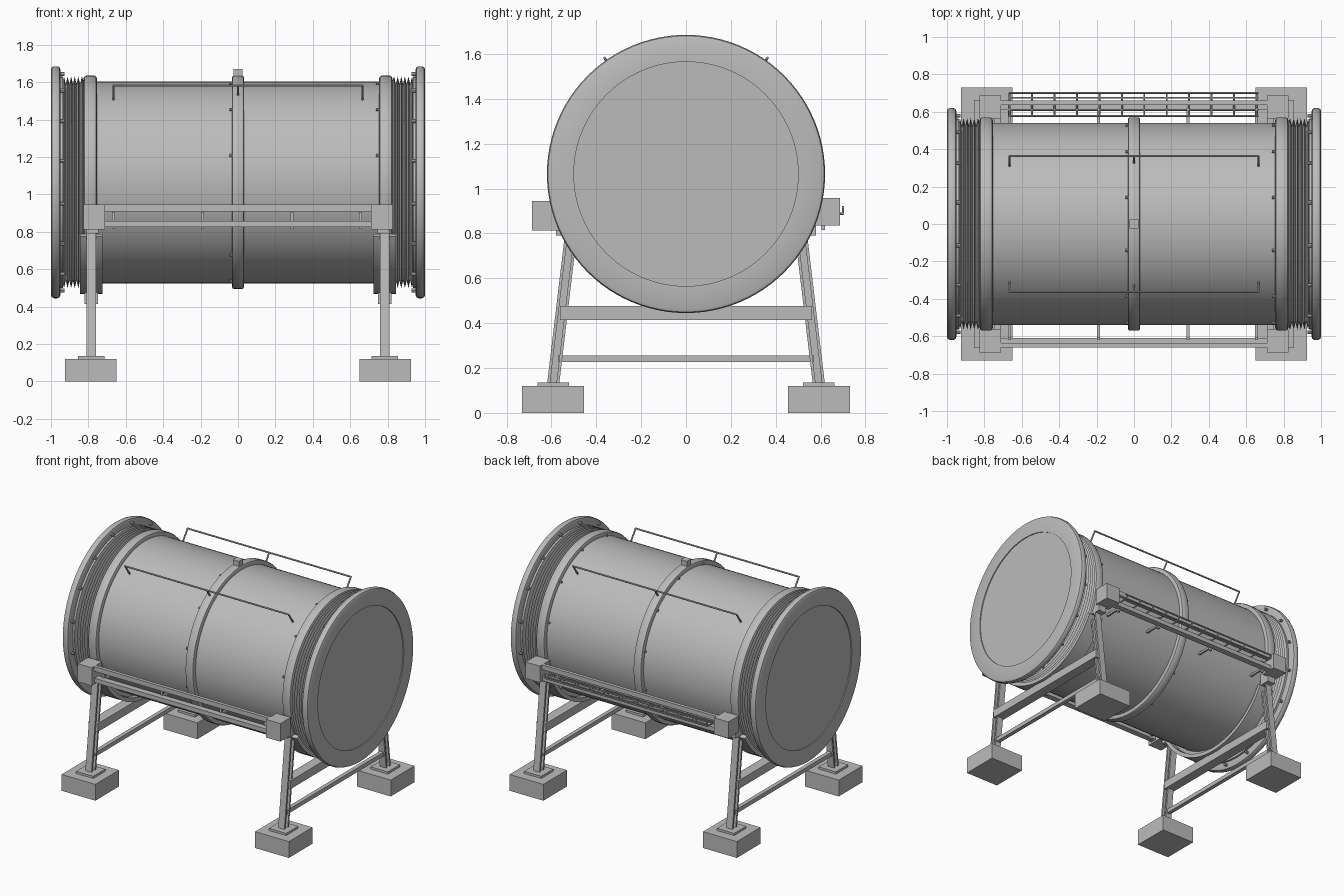
import bpy, bmesh, math
from mathutils import Vector, Matrix

if "Cube" in bpy.data.objects:
    bpy.data.objects.remove(bpy.data.objects["Cube"], do_unlink=True)

grey = bpy.data.materials.new("plain_grey")
grey.use_nodes = True
COLOUR = (0.5, 0.5, 0.5, 1)
grey.diffuse_color = COLOUR
grey.node_tree.nodes["Principled BSDF"].inputs["Base Color"].default_value = COLOUR

AXIS_Z = 1.065      # height of the drum axis
TUBE_R = 0.54


def finish(name, bm):
    bmesh.ops.remove_doubles(bm, verts=bm.verts, dist=1e-5)
    bmesh.ops.recalc_face_normals(bm, faces=bm.faces)
    me = bpy.data.meshes.new(name)
    bm.to_mesh(me)
    bm.free()
    me.materials.append(grey)
    me.shade_smooth()
    me.set_sharp_from_angle(angle=math.radians(30))
    ob = bpy.data.objects.new(name, me)
    bpy.context.collection.objects.link(ob)
    return ob


def lathe(name, profile, closed=False, seg=96, a0=0.0, a1=2 * math.pi):
    """Revolve (x, radius) points about the drum axis, angle measured from straight up."""
    bm = bmesh.new()
    full = a1 - a0 > 6.28
    rows = []
    for i in range(seg if full else seg + 1):
        a = a0 + (a1 - a0) * i / seg
        rows.append([bm.verts.new((x, r * math.sin(a), AXIS_Z + r * math.cos(a))) for x, r in profile])
    n = len(profile)
    for i in range(seg):
        p, q = rows[i], rows[(i + 1) % len(rows)]
        for j in range(n if closed else n - 1):
            k = (j + 1) % n
            bm.faces.new((p[j], p[k], q[k], q[j]))
    if not full:
        bm.faces.new(rows[0])
        bm.faces.new(rows[-1])
    return finish(name, bm)


def band(x0, x1, r0, r1, b):
    """Cross-section of a hoop with rounded outer corners."""
    c = b * 0.3
    return [(x0, r0), (x0, r1 - b), (x0 + c, r1 - c), (x0 + b, r1),
            (x1 - b, r1), (x1 - c, r1 - c), (x1, r1 - b), (x1, r0)]


def box(name, x, y, z):
    bm = bmesh.new()
    mid = Vector([(a + b) / 2 for a, b in (x, y, z)])
    size = [abs(b - a) for a, b in (x, y, z)]
    bmesh.ops.create_cube(bm, size=1, matrix=Matrix.Translation(mid) @ Matrix.Diagonal((*size, 1)))
    return finish(name, bm)


def rods(name, pairs, r, sides=10):
    """Round bars between pairs of points, joined into one object."""
    bm = bmesh.new()
    for p, q in pairs:
        p, q = Vector(p), Vector(q)
        d = q - p
        m = Matrix.Translation((p + q) / 2) @ d.to_track_quat('Z', 'Y').to_matrix().to_4x4()
        bmesh.ops.create_cone(bm, cap_ends=True, segments=sides, radius1=r, radius2=r,
                              depth=d.length, matrix=m)
    return finish(name, bm)


def bolts(name, x0, x1, ring_r, count, r):
    pts = [(ring_r * math.sin(a), AXIS_Z + ring_r * math.cos(a))
           for a in ((i + 0.5) * 2 * math.pi / count for i in range(count))]
    rods(name, [((x0, y, z), (x1, y, z)) for y, z in pts], r, 8)


def h_beam(name, p, q, w, d, t):
    """Beam with an H section: flanges face front and back, web between them."""
    section = [(-w, -d), (w, -d), (w, -d + t), (t / 2, -d + t), (t / 2, d - t), (w, d - t),
               (w, d), (-w, d), (-w, d - t), (-t / 2, d - t), (-t / 2, -d + t), (-w, -d + t)]
    bm = bmesh.new()
    lo = [bm.verts.new((p[0] + u, p[1] + v, p[2])) for u, v in section]
    hi = [bm.verts.new((q[0] + u, q[1] + v, q[2])) for u, v in section]
    bm.faces.new(lo)
    bm.faces.new(hi)
    for i in range(12):
        j = (i + 1) % 12
        bm.faces.new((lo[i], lo[j], hi[j], hi[i]))
    finish(name, bm)


# Drum body and middle hoop
lathe("drum_body", [(-0.83, TUBE_R), (0.83, TUBE_R)])
lathe("middle_hoop", band(-0.033, 0.033, 0.53, 0.57, 0.012))
bolts("middle_hoop_bolts", -0.046, -0.03, 0.549, 12, 0.008)
bolts("end_hoop_bolts", 0.738, 0.76, 0.549, 12, 0.008)
box("top_sensor_box", (-0.025, 0.025), (-0.025, 0.025), (1.62, 1.672))

# Drum ends, frames and saddles, the same on both sides
for sx, side in ((1, "left"), (-1, "right")):
    cx = sx * 0.785

    def flip(profile):
        return [(sx * x, r) for x, r in profile]

    lathe(side + "_end_hoop", flip(band(0.755, 0.825, 0.53, 0.57, 0.014)))
    teeth = 6
    step = 0.115 / teeth
    bellows = [(0.82, 0.53)]
    for i in range(teeth):
        bellows += [(0.825 + (i + 0.5) * step, 0.566), (0.825 + (i + 1) * step, 0.525)]
    lathe(side + "_bellows", flip(bellows))
    lathe(side + "_end_cap", flip([(0.935, 0.52), (0.935, 0.565), (0.95, 0.565)]
                                  + band(0.95, 1.0, 0.565, 0.62, 0.016)[1:-1]
                                  + [(1.0, 0.5), (0.993, 0.5), (0.993, 0)]))
    bolts(side + "_flange_bolts", sx * 0.928, sx * 0.955, 0.59, 16, 0.01)

    # Curved saddle, cross beam and lower brace
    lathe(side + "_saddle", flip([(0.725, 0.568), (0.845, 0.568), (0.845, 0.596), (0.725, 0.596)]),
          closed=True, seg=36, a0=math.radians(119), a1=math.radians(241))
    box(side + "_cross_beam", (cx - 0.037, cx + 0.037), (-0.562, 0.562), (0.415, 0.476))
    box(side + "_lower_brace", (cx - 0.015, cx + 0.015), (-0.57, 0.57), (0.226, 0.256))

    for sy, end in ((1, "back"), (-1, "front")):
        tag = end + "_" + side
        # Footing, base plate and leaning leg
        fy = sy * 0.592
        box(tag + "_footing", (sx * 0.65, sx * 0.925), (sy * 0.455, sy * 0.73), (0, 0.12))
        box(tag + "_base_plate", (cx - 0.07, cx + 0.07), (fy - 0.07, fy + 0.07), (0.12, 0.136))
        h_beam(tag + "_leg", (cx, sy * 0.592, 0.13), (cx, sy * 0.51, 0.82), 0.025, 0.027, 0.013)
        # Junction box with its mounting block
        lift = 0.012 if sy > 0 else 0
        box(tag + "_junction_box", (sx * 0.71, sx * 0.825), (sy * 0.565, sy * 0.686),
            (0.812 + lift * 2, 0.945 + lift))
        box(tag + "_box_mount", (sx * 0.745, sx * 0.81), (sy * 0.5, sy * 0.58), (0.79, 0.9))

# Side rails, wall struts and top handrails
for sy, end in ((1, "back"), (-1, "front")):
    lift = 0.012 if sy > 0 else 0
    box(end + "_upper_rail", (-0.72, 0.72), (sy * 0.635, sy * 0.66), (0.91 + lift, 0.945 + lift))
    box(end + "_lower_rail", (-0.72, 0.72), (sy * 0.61, sy * 0.655), (0.825 + lift, 0.857 + lift))
    for i, x in enumerate((-0.665, -0.19, 0.29, 0.655)):
        box(f"{end}_strut_{i + 1}", (x - 0.008, x + 0.008), (sy * 0.48, sy * 0.615),
            (0.835, 0.85))
        box(f"{end}_strut_post_{i + 1}", (x - 0.008, x + 0.008), (sy * 0.605, sy * 0.62),
            (0.815, 0.905))

    top_y, top_z = sy * 0.363, 1.582
    bars = [((-0.668, top_y, top_z), (0.668, top_y, top_z))]
    bars += [((x, top_y, top_z), (x, sy * 0.308, 1.503)) for x in (-0.665, 0, 0.665)]
    rods(end + "_handrail", bars, 0.006)

# Wire tray along the back
wires = [((-0.665, y, z), (0.665, y, z))
         for y, z in ((0.70, 0.918), (0.70, 0.888), (0.675, 0.888), (0.61, 0.888), (0.578, 0.888), (0.578, 0.918))]
for i in range(12):
    x = -0.665 + i * 0.12
    wires += [((x, 0.575, 0.888), (x, 0.703, 0.888)),
              ((x, 0.70, 0.885), (x, 0.70, 0.921)), ((x, 0.578, 0.885), (x, 0.578, 0.921))]
rods("wire_tray", wires, 0.005, 8)
